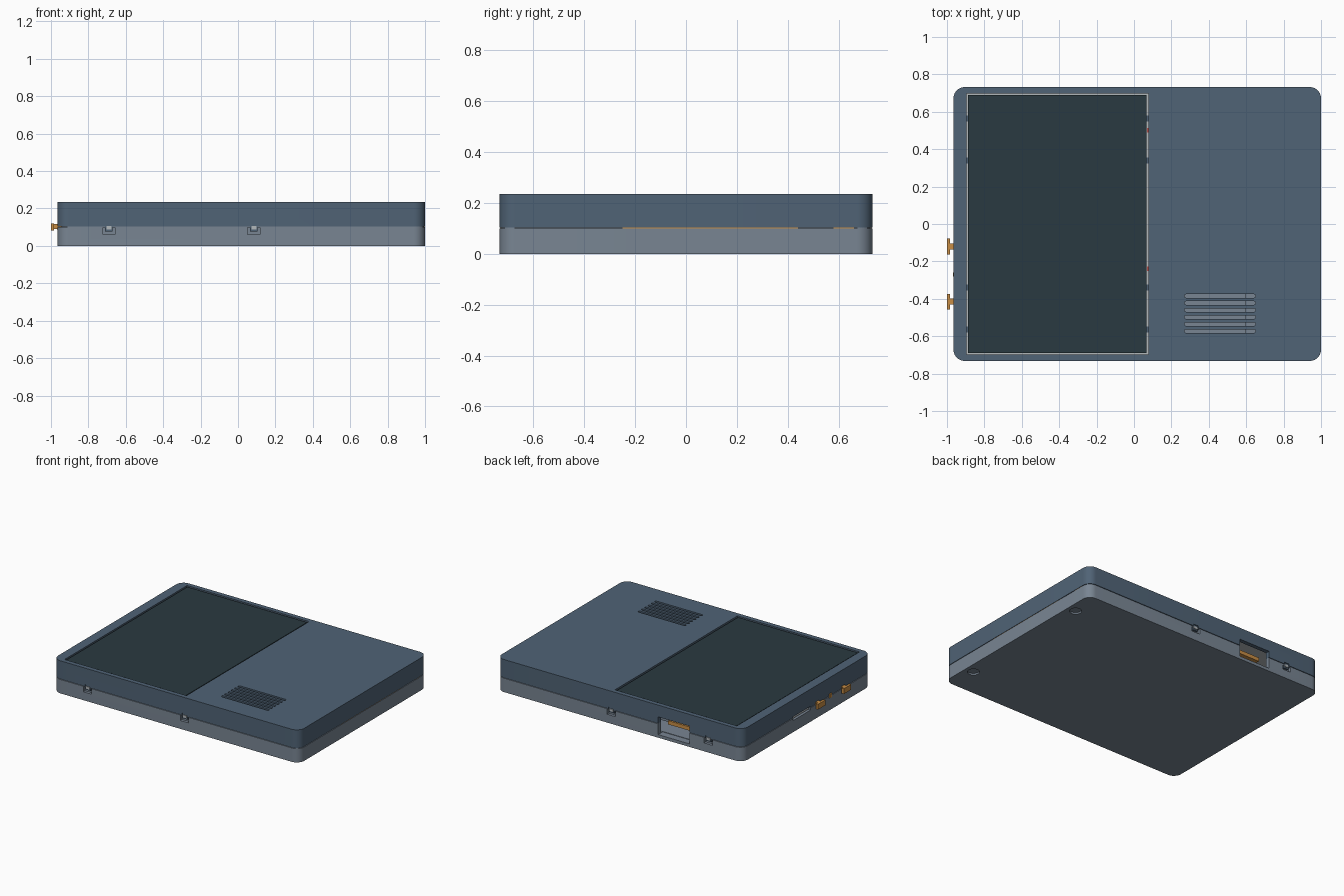
import bpy, bmesh
from math import cos, sin, pi

if "Cube" in bpy.data.objects:
    bpy.data.objects.remove(bpy.data.objects["Cube"])


def material(name, rgb):
    m = bpy.data.materials.new(name)
    m.diffuse_color = (*rgb, 1)
    m.use_nodes = True
    m.node_tree.nodes["Principled BSDF"].inputs["Base Color"].default_value = m.diffuse_color
    return m


BLUE = material("blue_shell", (0.08, 0.125, 0.18))
GREY = material("grey_shell", (0.19, 0.235, 0.29))
GLASS = material("dark_glass", (0.023, 0.042, 0.052))
ORANGE = material("orange", (0.58, 0.27, 0.06))
RED = material("red", (0.45, 0.08, 0.07))
SILVER = material("silver", (0.45, 0.48, 0.5))


def slab(name, x0, x1, y0, y1, z0, z1, mat=None, r=0.0, seg=10):
    """Upright prism with optionally rounded corners."""
    pts = []
    corners = [(x1 - r, y1 - r), (x0 + r, y1 - r), (x0 + r, y0 + r), (x1 - r, y0 + r)]
    for i, (cx, cy) in enumerate(corners):
        for k in range(seg + 1 if r else 1):
            a = pi / 2 * (i + k / seg)
            pts.append((cx + r * cos(a), cy + r * sin(a)))
    bm = bmesh.new()
    face = bm.faces.new([bm.verts.new((x, y, z0)) for x, y in pts])
    top = bmesh.ops.extrude_face_region(bm, geom=[face])["geom"]
    bmesh.ops.translate(bm, vec=(0, 0, z1 - z0),
                        verts=[v for v in top if isinstance(v, bmesh.types.BMVert)])
    bmesh.ops.remove_doubles(bm, verts=bm.verts, dist=1e-6)
    bmesh.ops.recalc_face_normals(bm, faces=bm.faces)
    me = bpy.data.meshes.new(name)
    bm.to_mesh(me)
    bm.free()
    ob = bpy.data.objects.new(name, me)
    bpy.context.collection.objects.link(ob)
    if mat:
        me.materials.append(mat)
    return ob


def select(ob):
    bpy.ops.object.select_all(action='DESELECT')
    bpy.context.view_layer.objects.active = ob
    ob.select_set(True)


def cut(ob, cutters):
    """Subtract every cutter, then discard it."""
    select(ob)
    for c in cutters:
        m = ob.modifiers.new("cut", 'BOOLEAN')
        m.operation, m.solver, m.object = 'DIFFERENCE', 'EXACT', c
        bpy.ops.object.modifier_apply(modifier=m.name)
        bpy.data.objects.remove(c)


def smooth(ob):
    select(ob)
    bpy.ops.object.shade_smooth_by_angle(angle=0.5)


L, R, Y, H, SEAM, WALL = -0.965, 1.0, 0.732, 0.235, 0.102, 0.03
CLIPS = [(x, s) for x in (-0.69, 0.085) for s in (-1, 1)]


def span(s, a, b):
    return sorted((s * a, s * b))


def side_cutters():
    """Openings shared by both shells: back port, card slot, side buttons."""
    cs = [slab("c", -0.54, -0.29, 0.68, 0.8, 0.022, 0.15),
          slab("c", -1.1, -0.9, -0.04, 0.16, 0.084, 0.112)]
    for y, w in ((-0.12, 0.02), (-0.27, 0.014), (-0.415, 0.02)):
        cs.append(slab("c", -1.1, -0.9, y - w, y + w, 0.086, 0.12))
    return cs


# Lower shell: tray with clip pockets and two round recesses below
lower = slab("lower_shell", L, R, -Y, Y, 0, SEAM - 0.002, GREY, 0.06)
cs = [slab("c", L + WALL, R - WALL, -Y + WALL, Y - WALL, 0.025, 0.3, r=0.035)] + side_cutters()
for x, s in CLIPS:
    cs.append(slab("c", x - 0.033, x + 0.033, *span(s, Y - 0.02, 0.8), 0.06, 0.2))
for s in (-1, 1):
    cs.append(slab("c", 0.895, 0.975, s * 0.52 - 0.04, s * 0.52 + 0.04, -0.1, 0.012, r=0.04, seg=8))
cut(lower, cs)
smooth(lower)

# Upper shell: lid with screen window, vents and clip notches
upper = slab("upper_shell", L, R, -Y, Y, SEAM + 0.002, H, BLUE, 0.06)
cs = [slab("c", L + WALL, R - WALL, -Y + WALL, Y - WALL, 0.0, H - 0.03, r=0.035),
      slab("c", -0.896, 0.078, -0.699, 0.699, 0.15, 0.4)] + side_cutters()
for i in range(6):
    y = -0.385 - i * 0.0375
    cs.append(slab("c", 0.27, 0.65, y - 0.0095, y + 0.0095, 0.15, 0.4, r=0.009, seg=5))
for x, s in CLIPS:
    cs.append(slab("c", x - 0.02, x + 0.02, *span(s, Y - 0.02, 0.8), 0.05, 0.117))
cut(upper, cs)
smooth(upper)

# Snap clips in the pockets
for x, s in CLIPS:
    slab("snap_clip", x - 0.02, x + 0.02, *span(s, Y - 0.022, Y - 0.006), 0.078, 0.117, BLUE)
    slab("snap_hook", x - 0.014, x + 0.014, *span(s, Y - 0.008, Y - 0.001), 0.088, 0.105, SILVER)

# Inner lip closing the seam
lip = slab("seam_lip", L + 0.02, R - 0.006, -Y + 0.006, Y - 0.006, 0.097, 0.107, GREY, 0.05)
cut(lip, [slab("c", L + WALL, R - WALL, -Y + WALL, Y - WALL, 0, 0.3, r=0.035)] + side_cutters())
for y0, y1 in ((-0.25, 0.44), (0.58, 0.66)):
    slab("seam_strip", R - 0.007, R - 0.003, y0, y1, 0.099, 0.105, ORANGE)

# Screen: glass over a pale tray with small side tabs
slab("screen_glass", -0.888, 0.068, -0.69, 0.69, 0.2, 0.23, GLASS)
slab("screen_tray", -0.896, 0.078, -0.699, 0.699, 0.165, 0.2, SILVER)
for x in (-0.892, 0.073):
    for y in (-0.565, -0.34, 0.34, 0.565):
        slab("screen_tab", x - 0.005, x + 0.005, y - 0.016, y + 0.016, 0.198, 0.204, BLUE)
for y in (-0.24, 0.5):
    slab("screen_mark", 0.069, 0.078, y - 0.012, y + 0.012, 0.198, 0.206, RED)

# Circuit board, rear connector and card
slab("circuit_board", -0.9, 0.6, -0.6, 0.6, 0.06, 0.075, GREY)
slab("rear_connector", -0.5, -0.33, 0.5, 0.675, 0.085, 0.112, ORANGE)
slab("memory_card", L + 0.012, -0.7, -0.035, 0.155, 0.09, 0.106, SILVER)

# Side buttons: flat caps on stems, with a flush button between
for y in (-0.12, -0.415):
    slab("button_cap", -1.0, -0.983, y - 0.042, y + 0.042, 0.083, 0.121, ORANGE)
    slab("button_stem", -0.983, -0.88, y - 0.016, y + 0.016, 0.089, 0.117, ORANGE)
slab("flush_button", L - 0.004, -0.88, -0.282, -0.258, 0.088, 0.118, ORANGE)
